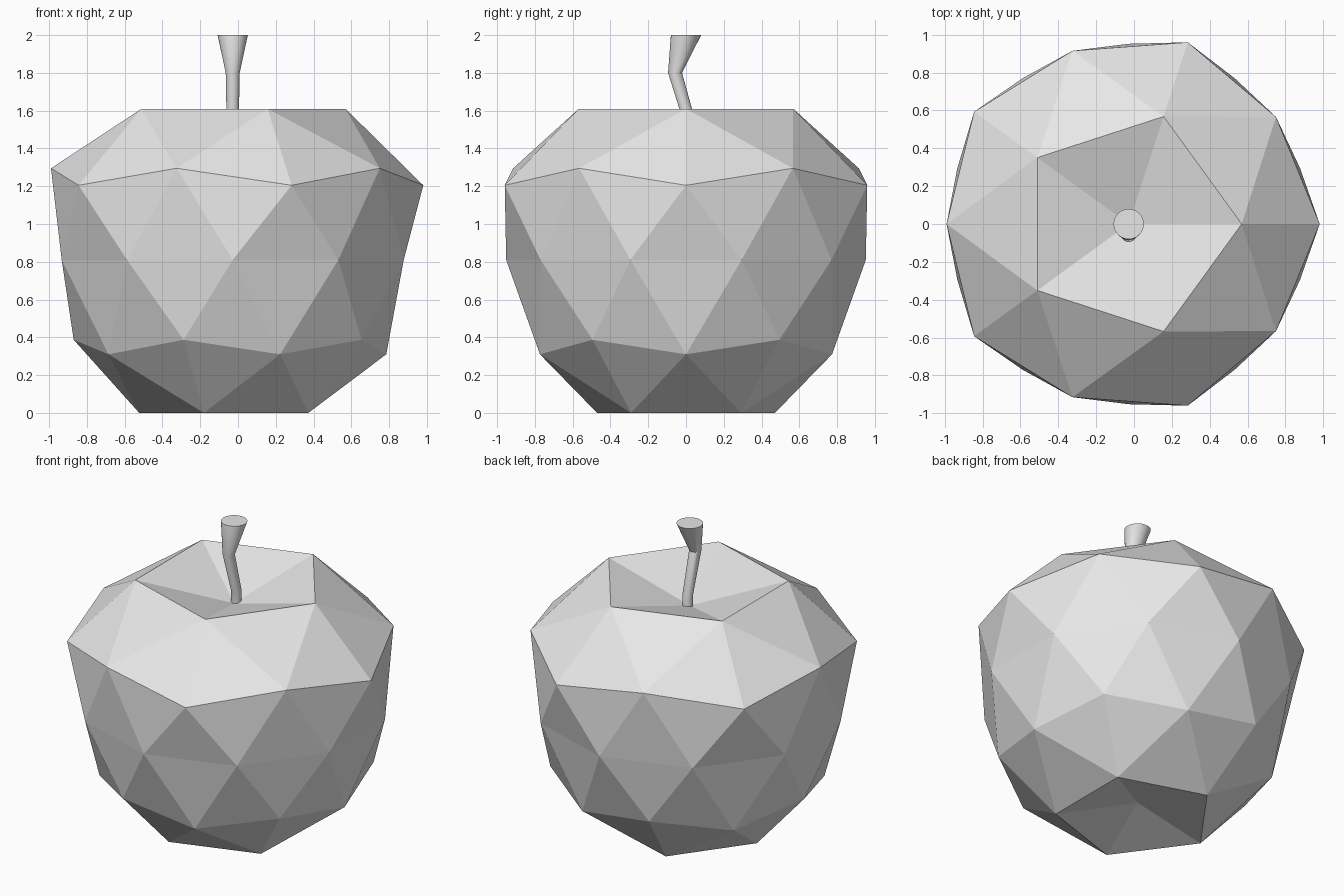
import bpy, bmesh
from math import sin, cos, radians, pi
from mathutils import Vector

cube = bpy.data.objects.get("Cube")
if cube:
    bpy.data.objects.remove(cube, do_unlink=True)

AXIS_X = -0.028


def make_material(name, rgb):
    mat = bpy.data.materials.new(name)
    mat.use_nodes = True
    mat.diffuse_color = (*rgb, 1)
    mat.node_tree.nodes["Principled BSDF"].inputs["Base Color"].default_value = (*rgb, 1)
    return mat


def finish(bm, name, mat):
    bmesh.ops.recalc_face_normals(bm, faces=bm.faces)
    mesh = bpy.data.meshes.new(name)
    bm.to_mesh(mesh)
    bm.free()
    mesh.materials.append(mat)
    obj = bpy.data.objects.new(name, mesh)
    bpy.context.collection.objects.link(obj)
    return obj


def ring(bm, count, turn, radius, z, y=0.0):
    angles = [radians(turn) + 2 * pi * i / count for i in range(count)]
    return [bm.verts.new((AXIS_X + radius * cos(a), y + radius * sin(a), z)) for a in angles]


def alternate(first, second):
    return [v for pair in zip(first, second) for v in pair]


grey = make_material("plain grey", (0.8, 0.8, 0.8))

# Faceted fruit body: rings of a geodesic ball with both poles dented inward
bm = bmesh.new()
top_pole = bm.verts.new((AXIS_X, 0, 1.45))
crown = ring(bm, 5, 0, 0.597, 1.61)
shoulder = alternate(ring(bm, 5, 0, 1.009, 1.205), ring(bm, 5, 36, 0.962, 1.295))
waist = ring(bm, 10, 18, 0.952, 0.81)
hip = alternate(ring(bm, 5, 0, 0.813, 0.31), ring(bm, 5, 36, 0.842, 0.387))
foot = ring(bm, 5, 36, 0.495, 0.0)
base_pole = bm.verts.new((AXIS_X, 0, 0.1))


def cap(pole, inner, outer, start):
    """Five-sided cap: dented fan, then the band out to a ring of ten."""
    for i in range(5):
        a, b = inner[i], inner[(i + 1) % 5]
        k = 2 * i + start
        corner, middle, after = (outer[(k + j) % 10] for j in range(3))
        for tri in ((pole, a, b), (a, corner, middle), (a, middle, b), (b, middle, after)):
            bm.faces.new(tri)


cap(top_pole, crown, shoulder, 0)
cap(base_pole, foot, hip, 1)

# Zigzag bands of triangles above and below the waist
for i in range(10):
    j = (i + 1) % 10
    bm.faces.new((shoulder[i], shoulder[j], waist[i]))
    bm.faces.new((waist[i], waist[j], shoulder[j]))
    bm.faces.new((hip[i], hip[j], waist[i]))
    bm.faces.new((waist[i], waist[j], hip[j]))
finish(bm, "fruit_body", grey)

# Bent stem, flared at the tip: (y, z, radius) for each ring
bm = bmesh.new()
sections = [(0.02, 1.40, 0.032), (0.022, 1.53, 0.032), (-0.058, 1.80, 0.037), (0.0, 2.0, 0.08)]
rings = [ring(bm, 32, 0, r, z, y) for y, z, r in sections]
for low, high in zip(rings, rings[1:]):
    for i in range(32):
        j = (i + 1) % 32
        bm.faces.new((low[i], low[j], high[j], high[i]))
bm.faces.new(rings[0])
bm.faces.new(rings[-1])
stem = finish(bm, "stem", grey)

bpy.context.view_layer.objects.active = stem
stem.select_set(True)
bpy.ops.object.shade_smooth_by_angle(angle=radians(30))
